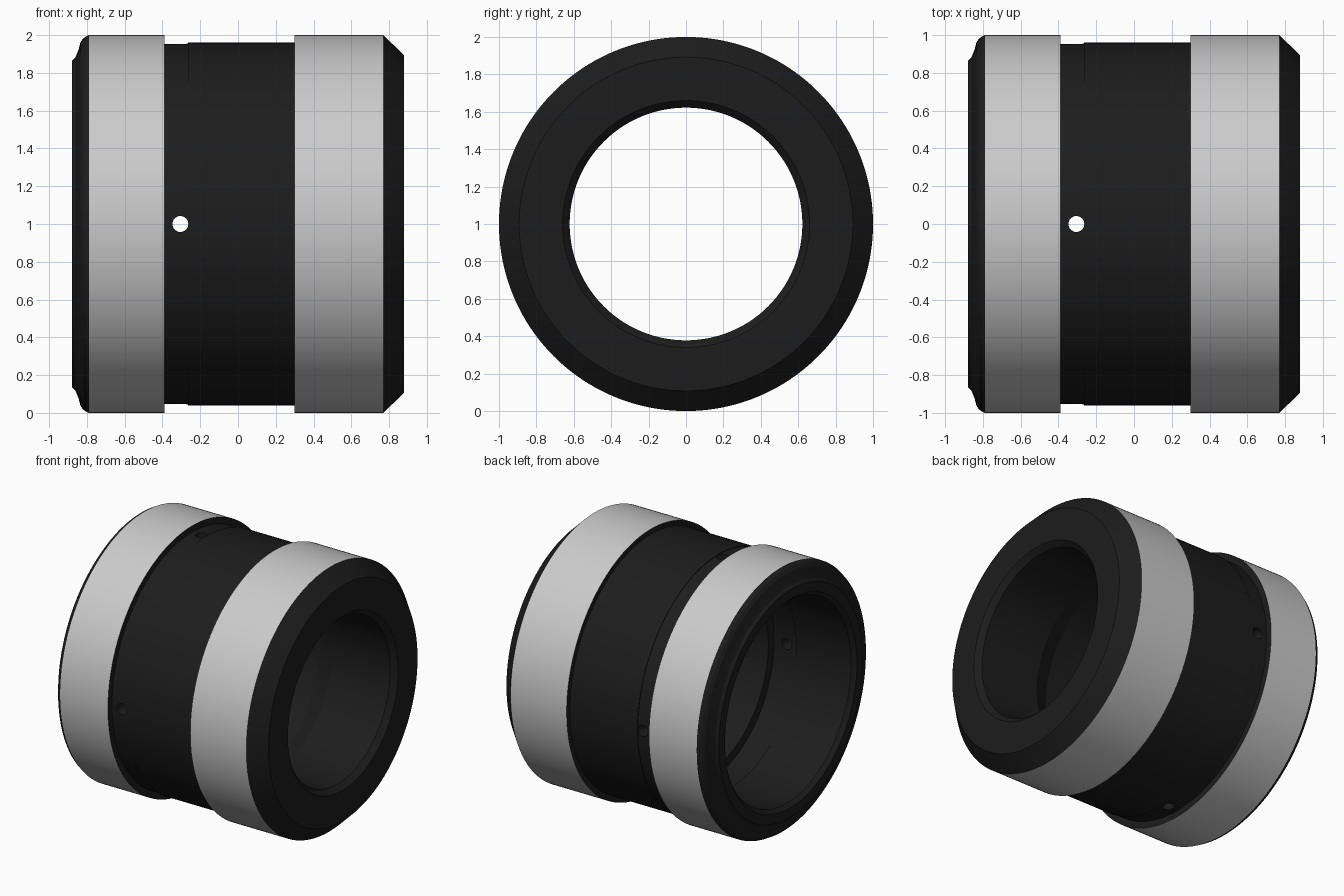
import bpy, bmesh, math

if "Cube" in bpy.data.objects:
    bpy.data.objects.remove(bpy.data.objects["Cube"])

SEG = 160


def material(name, c):
    m = bpy.data.materials.new(name)
    m.diffuse_color = (c, c, c, 1)
    m.use_nodes = True
    m.node_tree.nodes["Principled BSDF"].inputs["Base Color"].default_value = m.diffuse_color
    return m


black = material("black_anodised", 0.012)
grey = material("plain_grey", 0.8)


def lathe(name, profile, bands):
    """Spin a closed (x, radius) profile about the x axis through z = 1."""
    bm = bmesh.new()
    rings = []
    for i in range(SEG):
        a = 2 * math.pi * i / SEG
        rings.append([bm.verts.new((x, r * math.cos(a), 1 + r * math.sin(a)))
                      for x, r in profile])
    n = len(profile)
    for i in range(SEG):
        r0, r1 = rings[i], rings[(i + 1) % SEG]
        for j in range(n):
            k = (j + 1) % n
            f = bm.faces.new((r0[j], r0[k], r1[k], r1[j]))
            f.material_index = 1 if j in bands else 0
    bmesh.ops.recalc_face_normals(bm, faces=bm.faces)
    me = bpy.data.meshes.new(name)
    bm.to_mesh(me)
    bm.free()
    ob = bpy.data.objects.new(name, me)
    bpy.context.collection.objects.link(ob)
    me.materials.append(black)
    me.materials.append(grey)
    return ob


# Outer contour, left to right
outer = [(-0.88, 0.862), (-0.862, 0.88), (-0.845, 0.92), (-0.834, 0.962),
         (-0.818, 0.985), (-0.79, 1.0),
         (-0.39, 1.0), (-0.39, 0.952), (-0.265, 0.955), (-0.265, 0.96),
         (0.30, 0.96), (0.30, 1.0), (0.77, 1.0), (0.88, 0.892)]
# Stepped bore, right to left
inner = [(0.88, 0.66), (0.84, 0.622), (0.35, 0.622), (0.20, 0.70),
         (-0.20, 0.70), (-0.20, 0.77), (-0.39, 0.77), (-0.39, 0.762),
         (-0.85, 0.762), (-0.88, 0.79)]
# Grey bands are the two full-diameter cylinder strips
sleeve = lathe("sleeve_body", outer + inner, bands={5, 11})

# Radial through holes, front to back and top to bottom
for name, rot in (("hole_cutter_y", (math.pi / 2, 0, 0)), ("hole_cutter_z", (0, 0, 0))):
    bpy.ops.mesh.primitive_cylinder_add(vertices=32, radius=0.042, depth=2.4,
                                        location=(-0.305, 0, 1), rotation=rot)
    cutter = bpy.context.object
    cutter.name = name
    cutter.data.materials.append(black)
    cutter.hide_render = True
    cutter.hide_set(True)
    mod = sleeve.modifiers.new(name, 'BOOLEAN')
    mod.operation = 'DIFFERENCE'
    mod.solver = 'EXACT'
    mod.object = cutter

# Apply the cuts, then drop the cutters
bpy.context.view_layer.objects.active = sleeve
for mod in list(sleeve.modifiers):
    cutter = mod.object
    bpy.ops.object.modifier_apply(modifier=mod.name)
    bpy.data.objects.remove(cutter)

bpy.ops.object.select_all(action='DESELECT')
sleeve.select_set(True)
bpy.ops.object.shade_smooth_by_angle(angle=math.radians(20))
